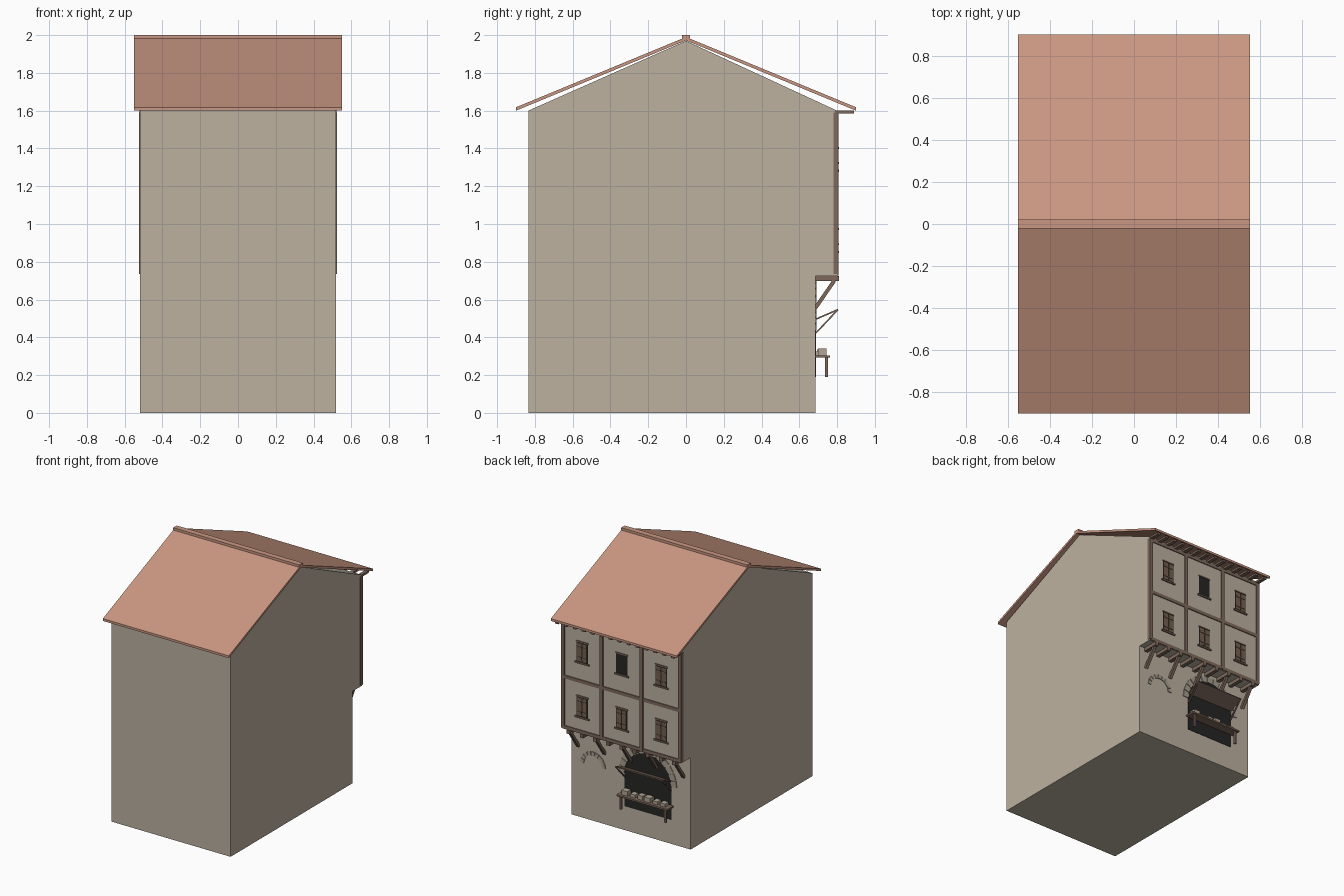
import bpy, bmesh, math, random
from mathutils import Vector

if "Cube" in bpy.data.objects:
    bpy.data.objects.remove(bpy.data.objects["Cube"])

random.seed(4)


def mat(name, r, g, b):
    lin = [((c / 255 + 0.055) / 1.055) ** 2.4 for c in (r, g, b)]
    m = bpy.data.materials.new(name)
    m.diffuse_color = (*lin, 1)
    m.use_nodes = True
    m.node_tree.nodes["Principled BSDF"].inputs["Base Color"].default_value = m.diffuse_color
    return m


PLASTER = mat("plaster", 188, 177, 160)
TILE = mat("roof tile", 202, 151, 130)
TIMBER = mat("timber", 126, 105, 92)
SHUTTER = mat("shutter wood", 118, 94, 78)
DARK = mat("dark opening", 38, 37, 36)
STONE = mat("arch stone", 168, 158, 143)
GOODS = mat("goods", 178, 165, 148)


def finish(name, bm, m):
    bmesh.ops.recalc_face_normals(bm, faces=bm.faces)
    me = bpy.data.meshes.new(name)
    bm.to_mesh(me)
    bm.free()
    ob = bpy.data.objects.new(name, me)
    me.materials.append(m)
    bpy.context.collection.objects.link(ob)
    return ob


def add_prism(bm, pts, a, b, axis):
    """Extrude a 2D outline along axis 'x' (points are y,z) or 'y' (points are x,z)."""
    def co(p, t):
        return (t, p[0], p[1]) if axis == "x" else (p[0], t, p[1])
    lo = [bm.verts.new(co(p, a)) for p in pts]
    hi = [bm.verts.new(co(p, b)) for p in pts]
    bm.faces.new(lo)
    bm.faces.new(hi[::-1])
    n = len(pts)
    for i in range(n):
        j = (i + 1) % n
        bm.faces.new((lo[i], lo[j], hi[j], hi[i]))


def prism(name, pts, a, b, axis, m):
    bm = bmesh.new()
    add_prism(bm, pts, a, b, axis)
    return finish(name, bm, m)


def boxes(name, items, m):
    """items: (x0, x1, y0, y1, z0, z1)"""
    bm = bmesh.new()
    for x0, x1, y0, y1, z0, z1 in items:
        add_prism(bm, [(y0, z0), (y1, z0), (y1, z1), (y0, z1)], x0, x1, "x")
    return finish(name, bm, m)


def bar(p, q, t):
    """Outline (y,z) of a sloping bar of thickness t."""
    p, q = Vector(p), Vector(q)
    d = (q - p).normalized()
    n = Vector((-d.y, d.x)) * t / 2
    return [p + n, q + n, q - n, p - n]


def arch_stones(name, cx, cz, r0, r1, count):
    bm = bmesh.new()
    step = math.pi / count
    for i in range(count):
        a, b = i * step + 0.02, (i + 1) * step - 0.02
        pts = [(cx + r * math.cos(t), cz + r * math.sin(t))
               for r, t in ((r0, a), (r1, a), (r1, b), (r0, b))]
        add_prism(bm, pts, 0.68, 0.691, "y")
    finish(name, bm, STONE)


WALL, FRONT = 0.685, 0.80   # street wall of ground floor and of jettied floors

# House body with jettied upper floors
prism("house_body", [(-0.835, 0), (WALL, 0), (WALL, 0.725), (FRONT, 0.725),
                     (FRONT, 1.6), (0, 1.97), (-0.835, 1.6)], -0.52, 0.52, "x", PLASTER)

# Roof slopes and ridge
for s, label in ((1, "street"), (-1, "rear")):
    prism("roof_" + label, [(0, 1.972), (s * 0.9, 1.6), (s * 0.9, 1.618), (0, 1.99)],
          -0.55, 0.55, "x", TILE)
boxes("ridge_cap", [(-0.55, 0.55, -0.022, 0.022, 1.978, 2.0)], TILE)

# Rafter tails under the street eave
boxes("rafter_tails", [(x - 0.014, x + 0.014, FRONT - 0.01, 0.89, 1.584, 1.6)
                       for x in [-0.507 + i * 0.078 for i in range(14)]], TIMBER)

# Timber frame on the upper floors
F0, F1 = FRONT - 0.02, FRONT + 0.008
frame = [(x - 0.013, x + 0.013, F0, F1, 0.735, 1.59) for x in (-0.511, -0.175, 0.175, 0.511)]
frame += [(-0.52, 0.52, F0, F1 - 0.001, z, z + 0.026) for z in (0.727, 1.125, 1.562)]
boxes("timber_frame", frame, TIMBER)

# Jetty joists and diagonal braces
boxes("jetty_joists", [(x - 0.015, x + 0.015, WALL - 0.01, 0.81, 0.697, 0.726)
                       for x in [-0.46 + i * 0.115 for i in range(9)]], TIMBER)
bm = bmesh.new()
for i in range(5):
    x = -0.46 + i * 0.23
    add_prism(bm, bar((WALL, 0.555), (0.785, 0.70), 0.02), x - 0.012, x + 0.012, "x")
finish("jetty_braces", bm, TIMBER)

# Windows: dark panes, frames, shutters with battens
panes, trims, leaves, battens = [], [], [], []
for z in (0.858, 1.288):
    for x in (-0.345, 0.0, 0.345):
        y = FRONT
        panes.append((x - 0.05, x + 0.05, y - 0.01, y + 0.002, z, z + 0.155))
        trims.append((x - 0.063, x + 0.063, y - 0.01, y + 0.010, z - 0.012, z))
        trims.append((x - 0.055, x + 0.055, y - 0.01, y + 0.005, z + 0.155, z + 0.165))
        if x == 0.0 and z > 1:
            continue        # this window stands open
        for s in (-1, 1):
            a, b = sorted((x + s * 0.005, x + s * 0.042))
            leaves.append((a, b, y - 0.01, y + 0.005, z + 0.006, z + 0.149))
            for h in (0.035, 0.115):
                battens.append((a, b, y, y + 0.009, z + h - 0.005, z + h + 0.005))
boxes("window_openings", panes, DARK)
boxes("window_sills_and_lintels", trims, TIMBER)
boxes("shutters", leaves, SHUTTER)
boxes("shutter_battens", battens, TIMBER)

# Shop opening with stone arch, and the small blind arch
CX, CZ, R = -0.148, 0.45, 0.205
arc = [(CX + R * math.cos(i * math.pi / 16), CZ + R * math.sin(i * math.pi / 16))
       for i in range(17)]
prism("shop_opening", [(CX - R, 0.19), (CX + R, 0.19)] + arc, 0.68, 0.688, "y", DARK)
arch_stones("shop_arch", CX, CZ, R, 0.253, 13)
arch_stones("small_blind_arch", 0.33, 0.435, 0.08, 0.11, 9)

# Raised awning board on two props
prism("awning_board", bar((WALL, 0.495), (0.805, 0.547), 0.008), CX - R, CX + R, "x", TIMBER)
for s, label in ((-1, "left"), (1, "right")):
    x = CX + s * 0.2
    prism("awning_prop_" + label, bar((WALL, 0.42), (0.80, 0.542), 0.008),
          x - 0.005, x + 0.005, "x", TIMBER)

# Shop counter, legs and goods
boxes("counter_top", [(CX - 0.222, CX + 0.222, WALL - 0.005, 0.762, 0.292, 0.305)], TIMBER)
boxes("counter_legs", [(x - 0.008, x + 0.008, 0.737, 0.753, 0.19, 0.293)
                       for x in (CX - 0.195, CX + 0.195)], TIMBER)
goods = []
for i in range(6):
    x = CX - 0.165 + i * 0.066
    w, h = random.uniform(0.019, 0.027), random.uniform(0.022, 0.04)
    y = random.uniform(0.69, 0.70)
    goods.append((x - w, x + w, y, y + 0.045, 0.304, 0.305 + h))
boxes("goods_boxes", goods, GOODS)
